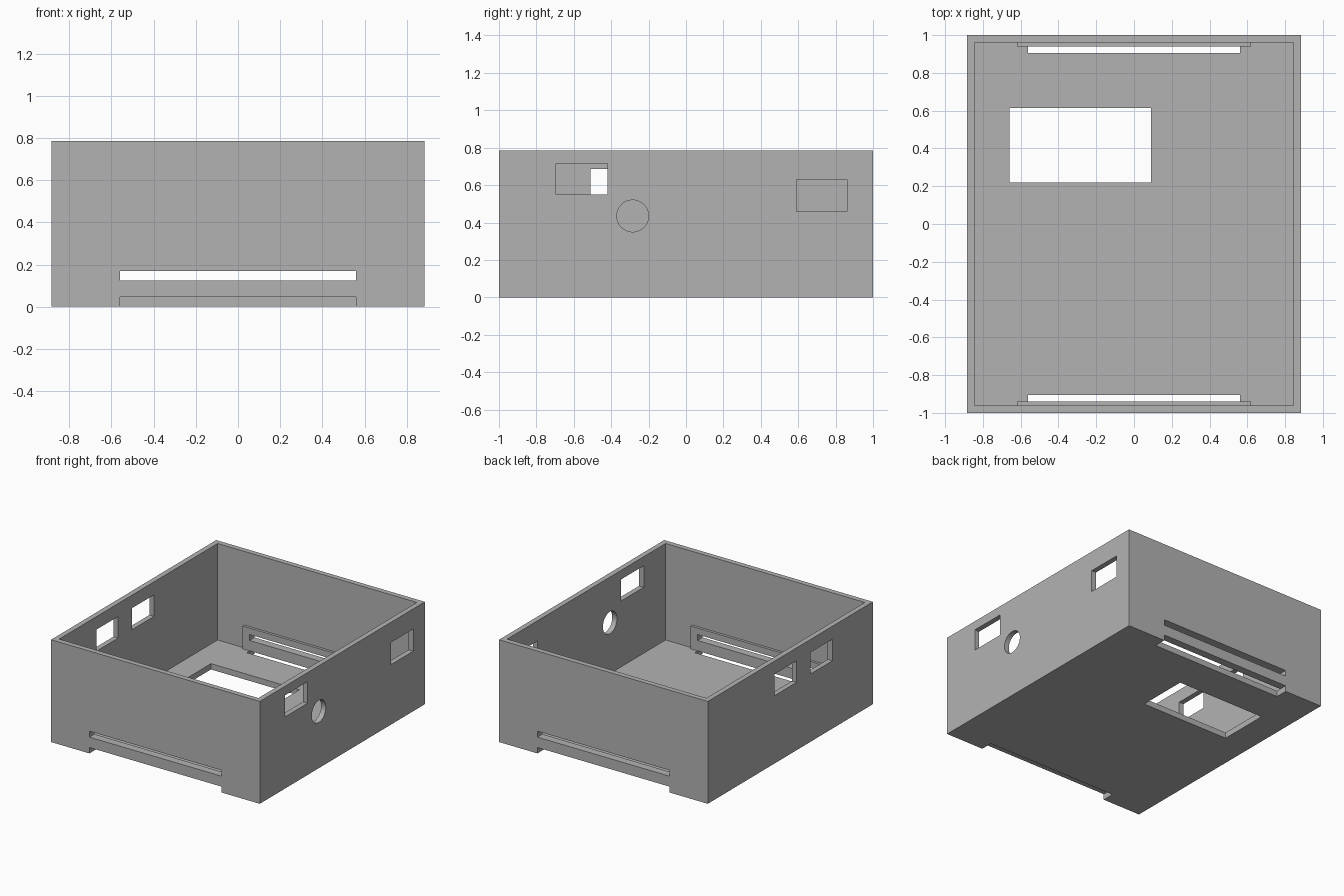
import bpy
import math

if "Cube" in bpy.data.objects:
    bpy.data.objects.remove(bpy.data.objects["Cube"], do_unlink=True)

grey = bpy.data.materials.new("plain grey")
grey.use_nodes = True
colour = (0.45, 0.45, 0.45, 1)
grey.diffuse_color = colour
grey.node_tree.nodes["Principled BSDF"].inputs["Base Color"].default_value = colour

W, D, H = 0.885, 1.0, 0.785     # half width, half depth, height
WALL, FLOOR = 0.04, 0.045


def box(name, x, y, z):
    """Box from (min, max) ranges on each axis."""
    bpy.ops.mesh.primitive_cube_add(size=1)
    ob = bpy.context.object
    ob.name = name
    for v in ob.data.vertices:
        v.co = [r[0] if c < 0 else r[1] for c, r in zip(v.co, (x, y, z))]
    ob.data.materials.append(grey)
    return ob


def combine(body, tool, operation):
    """Apply a boolean, then drop the tool."""
    mod = body.modifiers.new("shape", 'BOOLEAN')
    mod.operation = operation
    mod.solver = 'EXACT'
    mod.object = tool
    bpy.context.view_layer.objects.active = body
    bpy.ops.object.modifier_apply(modifier=mod.name)
    bpy.data.objects.remove(tool, do_unlink=True)


# Open tray
case = box("open_case", (-W, W), (-D, D), (0, H))
combine(case, box("cavity", (WALL - W, W - WALL), (WALL - D, D - WALL), (FLOOR, H + 0.2)), 'DIFFERENCE')

# Front and back: inner slot frame, slot and bottom notch
for s in (-1, 1):
    def span(a, b):
        return tuple(sorted((s * a, s * b)))
    combine(case, box("slot_frame", (-0.62, 0.62), span(0.94, 0.98), (0.02, 0.22)), 'UNION')
    combine(case, box("slot", (-0.56, 0.56), span(0.92, 1.1), (0.125, 0.17)), 'DIFFERENCE')
    combine(case, box("notch", (-0.56, 0.56), span(0.905, 1.1), (-0.1, FLOOR)), 'DIFFERENCE')

# Floor opening
combine(case, box("floor_opening", (-0.66, 0.09), (0.22, 0.615), (-0.1, 0.1)), 'DIFFERENCE')

# Side windows: side, y range, z range
windows = [
    (1, (-0.695, -0.42), (0.55, 0.715)),
    (1, (0.59, 0.86), (0.46, 0.63)),
    (-1, (-0.51, -0.245), (0.52, 0.685)),
    (-1, (-0.075, 0.19), (0.52, 0.685)),
]
for s, y, z in windows:
    x = tuple(sorted((s * 0.8, s * 1.0)))
    combine(case, box("window", x, y, z), 'DIFFERENCE')

# Round hole
bpy.ops.mesh.primitive_cylinder_add(vertices=48, radius=0.085, depth=0.2,
                                    location=(W, -0.285, 0.435),
                                    rotation=(0, math.pi / 2, 0))
hole = bpy.context.object
hole.data.materials.append(grey)
combine(case, hole, 'DIFFERENCE')

bpy.ops.object.select_all(action='DESELECT')
case.select_set(True)
bpy.context.view_layer.objects.active = case
bpy.ops.object.shade_smooth_by_angle(angle=math.radians(30))
